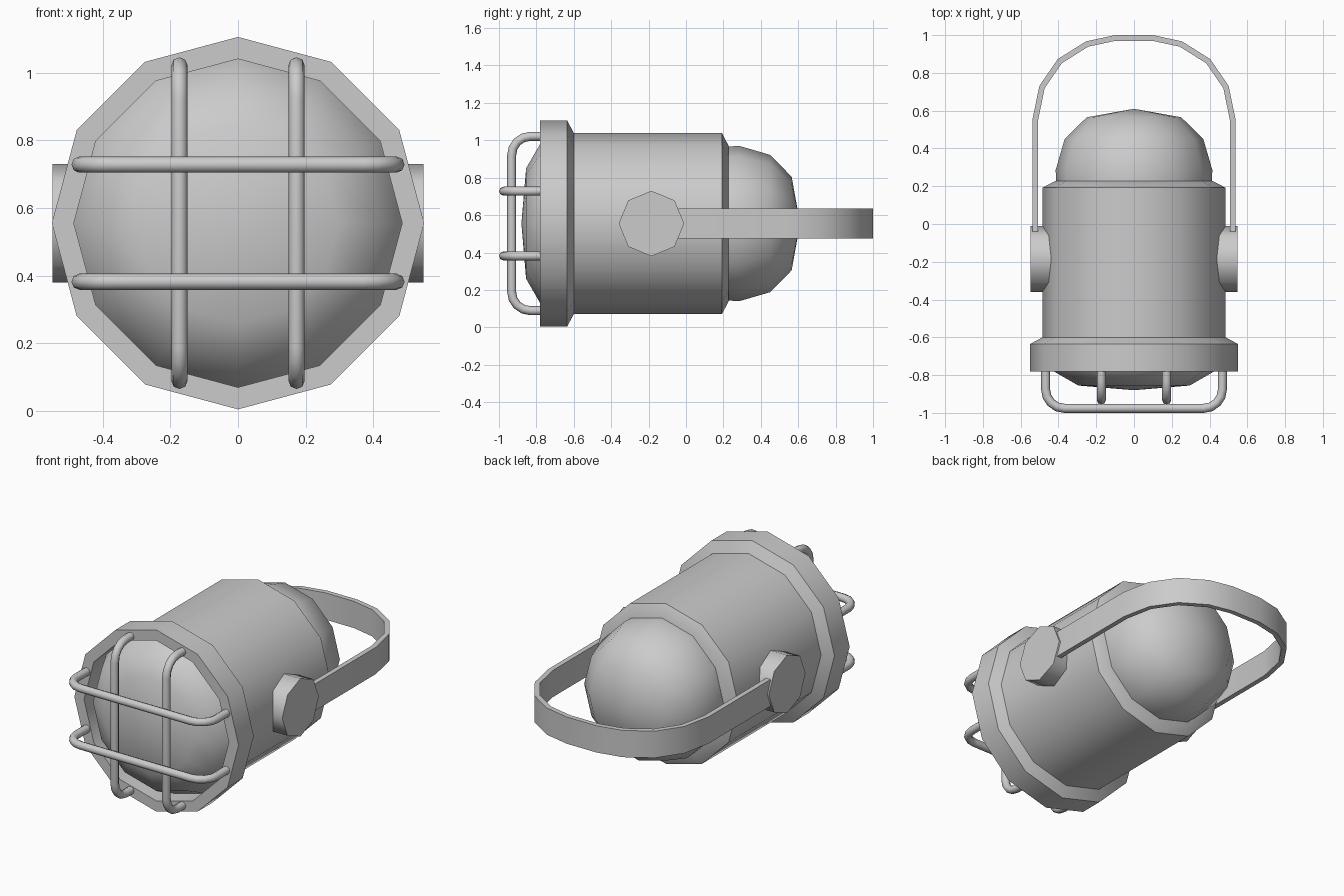
import bpy, bmesh
from math import sin, cos, pi, radians

if "Cube" in bpy.data.objects:
    bpy.data.objects.remove(bpy.data.objects["Cube"])

ZC = 0.555   # height of the lamp axis


def finish(name, bm, angle):
    mesh = bpy.data.meshes.new(name)
    bm.to_mesh(mesh)
    bm.free()
    ob = bpy.data.objects.new(name, mesh)
    bpy.context.collection.objects.link(ob)
    smooth(ob, angle)
    return ob


def smooth(ob, angle):
    bpy.ops.object.select_all(action='DESELECT')
    ob.select_set(True)
    bpy.context.view_layer.objects.active = ob
    bpy.ops.object.shade_smooth_by_angle(angle=radians(angle))


def lathe(name, profile, angle, sides=12):
    """Spin (y, radius) points, listed front to back, around the lamp axis."""
    bm = bmesh.new()
    rings = [[bm.verts.new((r * sin(2 * pi * j / sides), y, ZC + r * cos(2 * pi * j / sides)))
              for j in range(sides)] for y, r in profile]
    for a, b in zip(rings, rings[1:]):
        for j in range(sides):
            k = (j + 1) % sides
            bm.faces.new((a[j], a[k], b[k], b[j]))
    bmesh.ops.remove_doubles(bm, verts=bm.verts, dist=1e-5)
    return finish(name, bm, angle)


def bar(name, half, y_front, place):
    """Round wire bent into a U; place maps (offset, y) to a 3D point."""
    R, y_end = 0.1, -0.765
    side = [(half, y_end)]
    for i in range(5):
        t = i / 4 * pi / 2
        side.append((half - R + R * cos(t), y_front + R - R * sin(t)))
    path = side + [(-u, y) for u, y in reversed(side)]
    cu = bpy.data.curves.new(name, 'CURVE')
    cu.dimensions = '3D'
    cu.bevel_depth = 0.024
    cu.bevel_resolution = 2
    cu.use_fill_caps = True
    sp = cu.splines.new('POLY')
    sp.points.add(len(path) - 1)
    for p, (u, y) in zip(sp.points, path):
        p.co = (*place(u, y), 1)
    ob = bpy.data.objects.new(name, cu)
    bpy.context.collection.objects.link(ob)
    bpy.ops.object.select_all(action='DESELECT')
    ob.select_set(True)
    bpy.context.view_layer.objects.active = ob
    bpy.ops.object.convert(target='MESH')
    smooth(bpy.context.view_layer.objects.active, 50)


# Housing with front rim, glass and rear dome
lathe("housing", [(-0.66, 0.485), (-0.78, 0.485), (-0.78, 0.55), (-0.635, 0.55),
                  (-0.60, 0.485), (0.192, 0.485), (0.228, 0.415), (0.228, 0.38)], 35)
lathe("glass", [(-0.88, 0), (-0.855, 0.295), (-0.78, 0.425), (-0.66, 0.485)], 65)
lathe("rear_dome", [(0.2, 0.41), (0.285, 0.415), (0.45, 0.367), (0.565, 0.25), (0.61, 0)], 65)

# Guard wires
for i, s in enumerate((-1, 1)):
    bar(f"guard_upright_{i}", 0.466, -0.932, lambda u, y: (s * 0.173, y, ZC + u))
    bar(f"guard_crossbar_{i}", 0.468, -0.976, lambda u, y: (u, y, ZC + s * 0.173))

# Octagonal pivot knobs
for i, s in enumerate((-1, 1)):
    bpy.ops.mesh.primitive_cylinder_add(vertices=8, radius=0.175, depth=0.128,
                                        location=(s * 0.484, -0.185, ZC), rotation=(0, pi / 2, 0))
    knob = bpy.context.object
    knob.name = f"pivot_knob_{i}"
    smooth(knob, 50)

# Carrying handle: a flat band bent around the back
half = [(0.523, -0.04), (0.523, 0.55), (0.487, 0.725), (0.393, 0.862), (0.248, 0.953), (0.098, 0.985)]
path = half + [(-x, y) for x, y in reversed(half)]
bm = bmesh.new()
cols = [[bm.verts.new((x, y, ZC + dz)) for dz in (-0.081, 0.081)] for x, y in path]
for a, b in zip(cols, cols[1:]):
    bm.faces.new((a[0], b[0], b[1], a[1]))
handle = finish("handle", bm, 40)
mod = handle.modifiers.new("thickness", 'SOLIDIFY')
mod.thickness = 0.03
mod.offset = 0
mod.use_even_offset = True
bpy.ops.object.modifier_apply(modifier=mod.name)
smooth(handle, 40)
